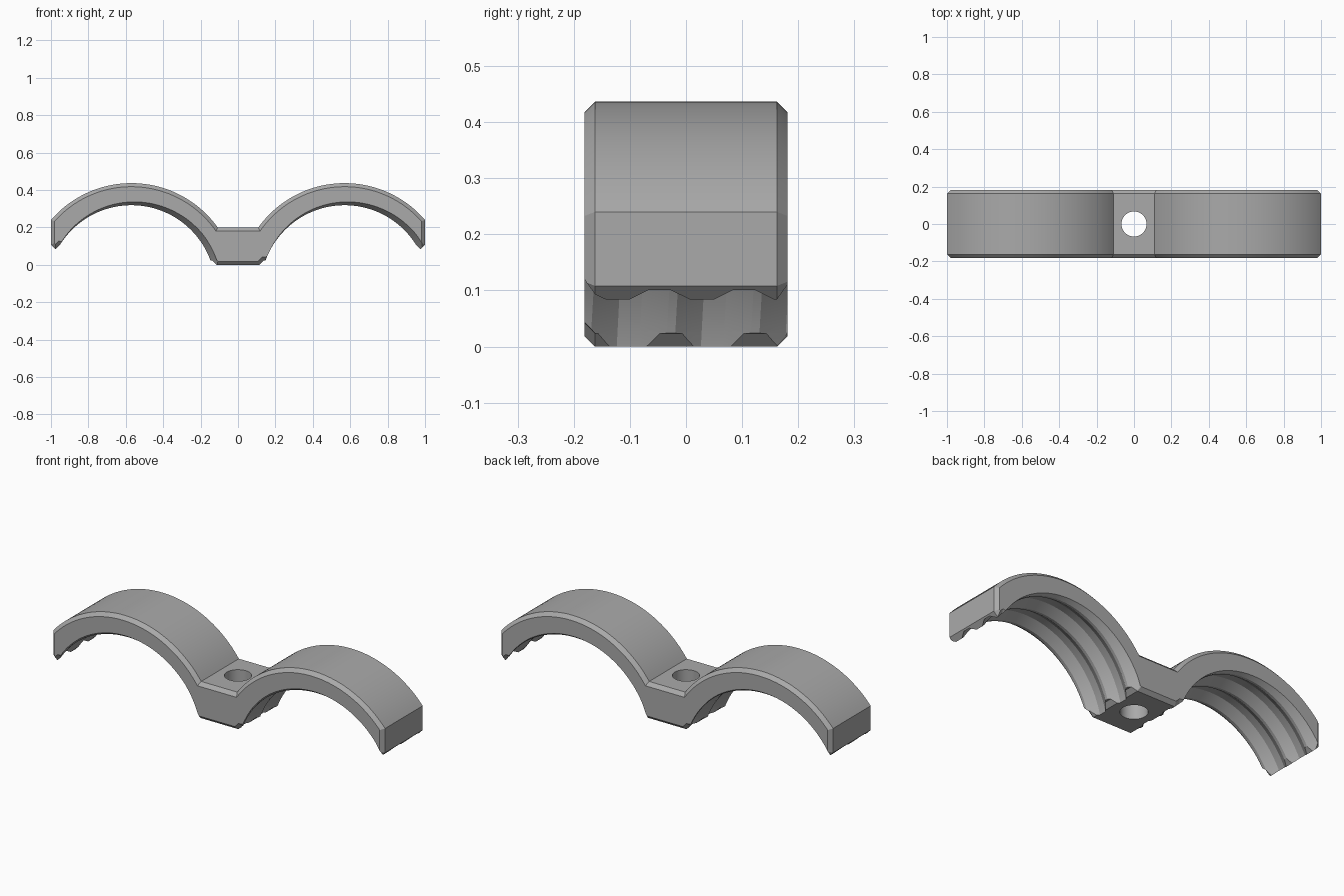
import bpy, bmesh, math

HALF_DEPTH = 0.181
BEVEL = 0.019
ARM_X, ARM_Z = 0.57, -0.131      # centre of each pipe seat
OUTER_R, CREST_R, GROOVE_R = 0.568, 0.45, 0.482
PITCH = 0.15

cube = bpy.data.objects.get("Cube")
if cube:
    bpy.data.objects.remove(cube)

grey = bpy.data.materials.new("plain_grey")
grey.use_nodes = True
colour = (0.4, 0.4, 0.4, 1)
grey.diffuse_color = colour
grey.node_tree.nodes["Principled BSDF"].inputs["Base Color"].default_value = colour


def new_object(name, bm):
    bmesh.ops.recalc_face_normals(bm, faces=bm.faces)
    mesh = bpy.data.meshes.new(name)
    bm.to_mesh(mesh)
    bm.free()
    mesh.materials.append(grey)
    obj = bpy.data.objects.new(name, mesh)
    bpy.context.collection.objects.link(obj)
    return obj


def clamp_body():
    # Half outline from the block underside, around the arm, to the valley
    half = [(0.115, 0), (0.138, 0.023), (0.952, 0.107), (0.976, 0.084), (1, 0.108)]
    start = math.acos((1 - ARM_X) / OUTER_R)
    end = math.pi - math.asin((0.2 - ARM_Z) / OUTER_R)
    steps = 48
    for i in range(steps + 1):
        a = start + (end - start) * i / steps
        half.append((ARM_X + OUTER_R * math.cos(a), ARM_Z + OUTER_R * math.sin(a)))
    outline = half + [(-x, z) for x, z in reversed(half)]
    bm = bmesh.new()
    front = bm.faces.new([bm.verts.new((x, -HALF_DEPTH, z)) for x, z in outline])
    extruded = bmesh.ops.extrude_face_region(bm, geom=[front], use_keep_orig=True)["geom"]
    bmesh.ops.translate(bm, vec=(0, 2 * HALF_DEPTH, 0),
                        verts=[g for g in extruded if isinstance(g, bmesh.types.BMVert)])
    bmesh.ops.recalc_face_normals(bm, faces=bm.faces)
    # Chamfer the front and back rims
    rims = [e for e in bm.edges if abs(e.verts[0].co.y - e.verts[1].co.y) < 1e-4]
    bmesh.ops.bevel(bm, geom=rims, offset=BEVEL, segments=1, affect='EDGES',
                    clamp_overlap=False)
    return new_object("double_pipe_clamp", bm)


def thread_cutter(name, side):
    # Helical grooves swept through half a turn
    section = []
    for k in range(-3, 4):
        for dy, r in ((-0.0075, CREST_R), (0.0075, CREST_R),
                      (0.055, GROOVE_R), (0.095, GROOVE_R)):
            section.append((k * PITCH + dy, r))
    section += [(section[-1][0], 0.12), (section[0][0], 0.12)]
    bm = bmesh.new()
    rings = []
    steps = 90
    for i in range(steps + 1):
        a = math.pi * i / steps
        shift = 0.04 - PITCH * a / math.tau
        rings.append([bm.verts.new((side * ARM_X + r * math.cos(a), y + shift,
                                    ARM_Z + r * math.sin(a))) for y, r in section])
    n = len(section)
    for a, b in zip(rings, rings[1:]):
        for j in range(n):
            bm.faces.new((a[j], a[(j + 1) % n], b[(j + 1) % n], b[j]))
    bm.faces.new(rings[0])
    bm.faces.new(rings[-1])
    return new_object(name, bm)


def hole_cutter():
    bm = bmesh.new()
    bmesh.ops.create_cone(bm, cap_ends=True, segments=48, radius1=0.067,
                          radius2=0.067, depth=1)
    return new_object("screw_hole_cutter", bm)


body = clamp_body()
cutters = [thread_cutter("left_thread_cutter", 1),
           thread_cutter("right_thread_cutter", -1), hole_cutter()]

bpy.ops.object.select_all(action='DESELECT')
body.select_set(True)
bpy.context.view_layer.objects.active = body
for cutter in cutters:
    cutter.hide_render = True
    mod = body.modifiers.new(cutter.name, 'BOOLEAN')
    mod.operation = 'DIFFERENCE'
    mod.solver = 'EXACT'
    mod.object = cutter
    bpy.ops.object.modifier_apply(modifier=mod.name)
for cutter in cutters:
    bpy.data.objects.remove(cutter)

bpy.ops.object.shade_smooth_by_angle(angle=math.radians(20))
